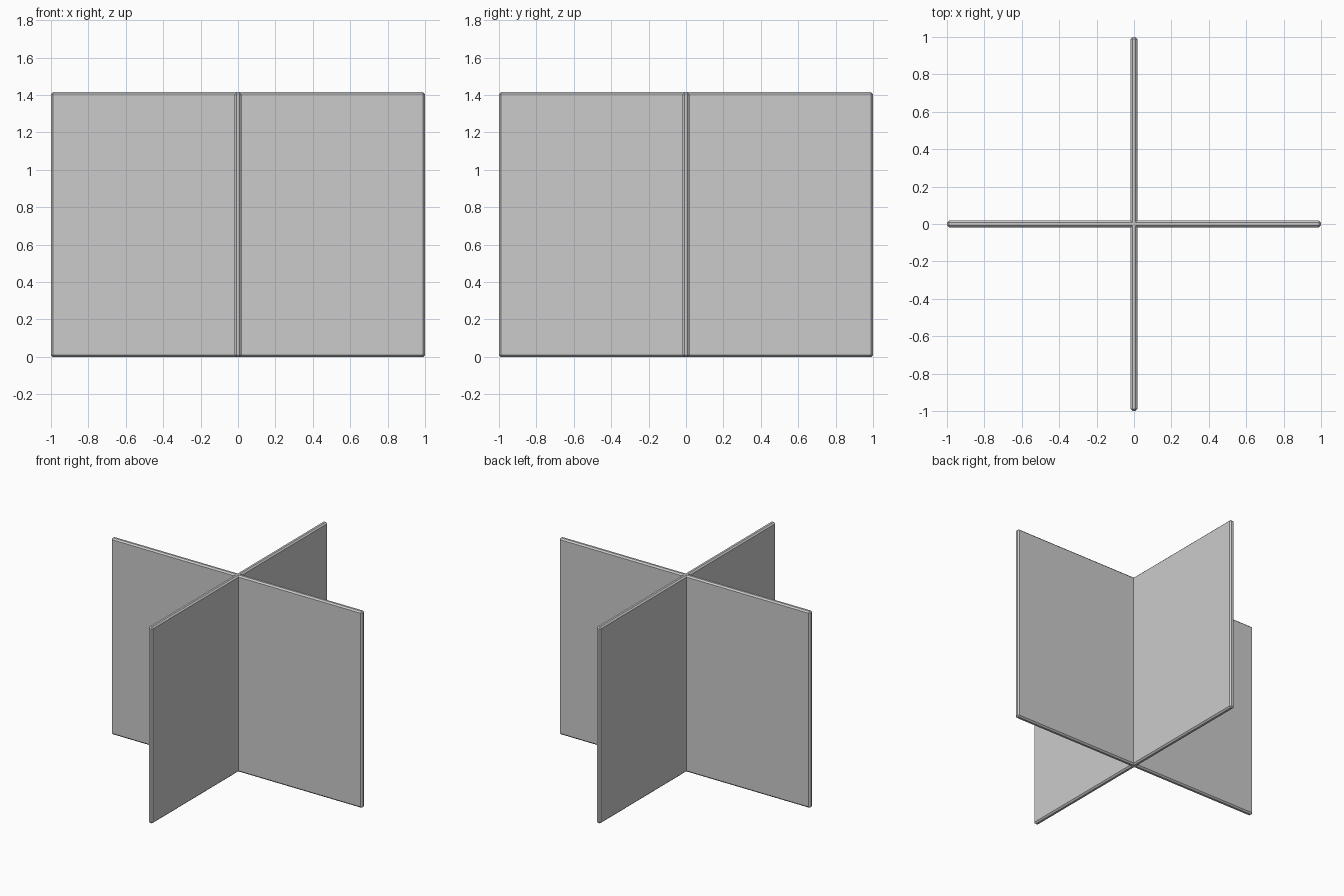
import bpy, bmesh

if "Cube" in bpy.data.objects:
    bpy.data.objects.remove(bpy.data.objects["Cube"])

HALF, T, H, BEVEL = 1.0, 0.0175, 1.415, 0.01

# Plus-shaped outline: one arm's three points, turned by quarter turns
outline = []
x, y = [HALF, HALF, T], [-T, T, T]
for turn in range(4):
    outline += list(zip(x, y))
    x, y = [-v for v in y], x

# Raise the outline into four upright panels
bm = bmesh.new()
base = bm.faces.new([bm.verts.new((px, py, 0)) for px, py in outline])
raised = bmesh.ops.extrude_face_region(bm, geom=[base], use_keep_orig=True)
top = [v for v in raised["geom"] if isinstance(v, bmesh.types.BMVert)]
bmesh.ops.translate(bm, verts=top, vec=(0, 0, H))
bmesh.ops.recalc_face_normals(bm, faces=bm.faces)

# Chamfer every edge except the inner vertical corners
rim = [e for e in bm.edges
       if not all(max(abs(v.co.x), abs(v.co.y)) < 2 * T for v in e.verts)]
bmesh.ops.bevel(bm, geom=rim, offset=BEVEL, offset_type='OFFSET',
                segments=1, profile=0.5, affect='EDGES')

mesh = bpy.data.meshes.new("crossed_panels")
bm.to_mesh(mesh)
bm.free()
obj = bpy.data.objects.new("crossed_panels", mesh)
bpy.context.collection.objects.link(obj)
